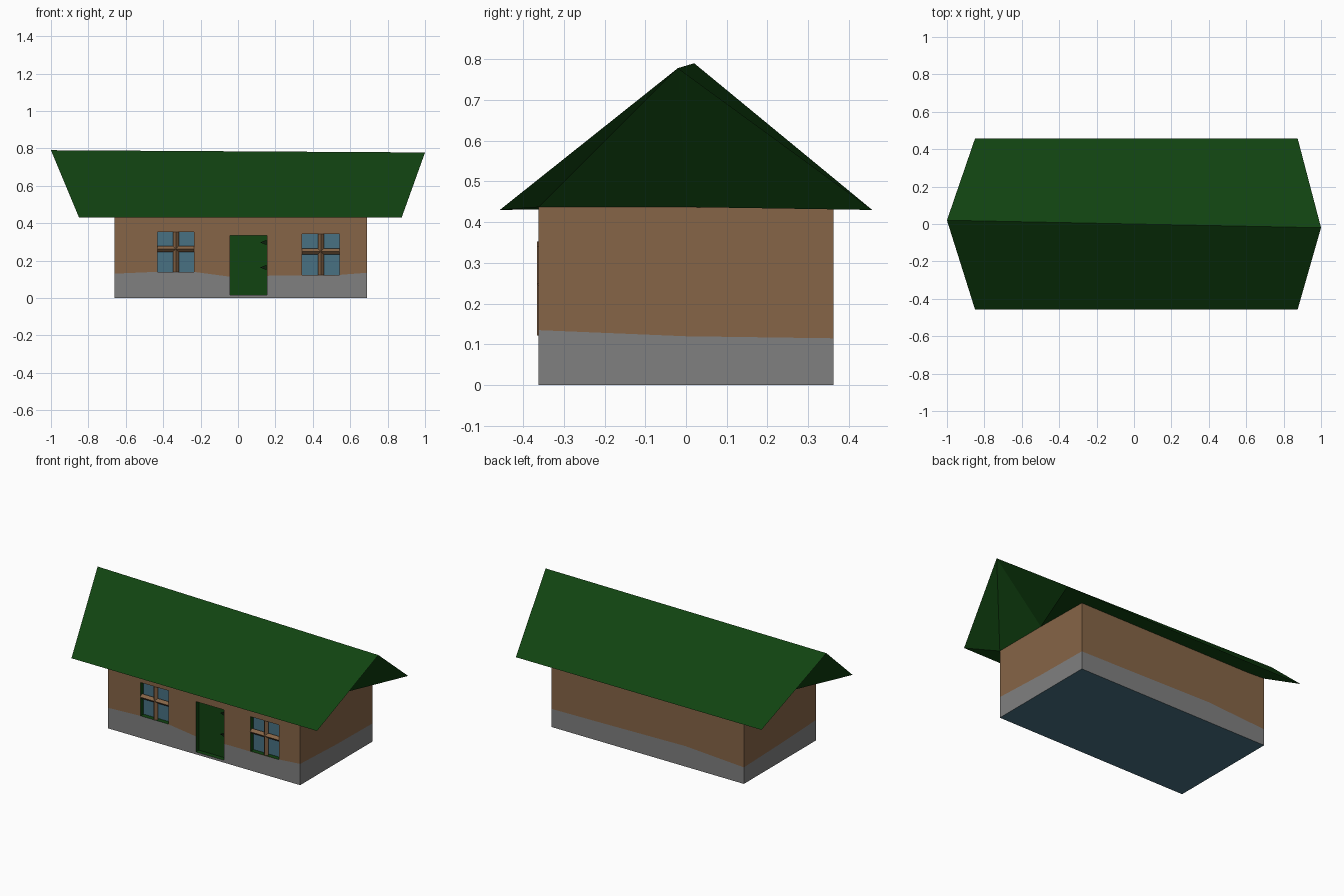
import bpy, bmesh, math

if "Cube" in bpy.data.objects:
    bpy.data.objects.remove(bpy.data.objects["Cube"])


def mat(name, rgb):
    m = bpy.data.materials.new(name)
    m.diffuse_color = (*rgb, 1)
    m.use_nodes = True
    m.node_tree.nodes["Principled BSDF"].inputs["Base Color"].default_value = m.diffuse_color
    return m


plaster = mat("brown_plaster", (0.24, 0.13, 0.063))
stone = mat("grey_stone", (0.216, 0.216, 0.216))
green = mat("dark_green", (0.0055, 0.056, 0.0055))
glass = mat("blue_glass", (0.066, 0.165, 0.225))
iron = mat("dark_iron", (0.004, 0.015, 0.004))
PALETTE = [plaster, stone, green, glass]


def make(name, verts, faces, mats, indices=None):
    bm = bmesh.new()
    vs = [bm.verts.new(v) for v in verts]
    for i, f in enumerate(faces):
        face = bm.faces.new([vs[k] for k in f])
        face.material_index = indices[i] if indices else 0
    bmesh.ops.recalc_face_normals(bm, faces=bm.faces)
    me = bpy.data.meshes.new(name)
    bm.to_mesh(me)
    bm.free()
    for m in mats:
        me.materials.append(m)
    ob = bpy.data.objects.new(name, me)
    bpy.context.collection.objects.link(ob)
    return ob


def box(name, x0, x1, y0, y1, z0, z1, mats, rule=None):
    v = [(x, y, z) for z in (z0, z1) for x, y in ((x0, y0), (x1, y0), (x1, y1), (x0, y1))]
    f = [(0, 1, 2, 3), (4, 5, 6, 7), (0, 1, 5, 4), (1, 2, 6, 5), (2, 3, 7, 6), (3, 0, 4, 7)]
    return make(name, v, f, mats, rule)


# Walls: outline points (x, y, height of the uneven stone edge)
X0, X1, Y, TOP = -0.66, 0.69, 0.362, 0.437
ring = [(X0, -Y, .13), (-.43, -Y, .14), (-.24, -Y, .14), (-.03, -Y, .112), (.2, -Y, .12),
        (.5, -Y, .12), (X1, -Y, .135), (X1, 0, .12), (X1, Y, .115), (.34, Y, .12),
        (-.25, Y, .13), (X0, Y, .105), (X0, 0, .115)]
n = len(ring)
verts = [(x, y, 0) for x, y, h in ring] + list(ring) + [(x, y, TOP) for x, y, h in ring]
faces = [tuple(range(n)), tuple(range(2 * n, 3 * n))]
kinds = [3, 0]
for i in range(n):
    j = (i + 1) % n
    faces += [(i, j, n + j, n + i), (n + i, n + j, 2 * n + j, 2 * n + i)]
    kinds += [1, 0]
walls = make("walls", verts, faces, PALETTE, kinds)

# Door and window recesses: green reveals, back face is the pane or door
DEPTH = 0.03
windows = [(-.43, -.235, .14, .352), (.342, .543, .122, .342)]
openings = [(*w, 3) for w in windows] + [(-.042, .155, .015, .335, 2)]
for x0, x1, z0, z1, back in openings:
    cutter = box("cutter", x0, x1, -Y - .1, -Y + DEPTH, z0, z1, PALETTE, [2, 2, 2, 2, back, 2])
    cutter.hide_render = True
    mod = walls.modifiers.new("recess", 'BOOLEAN')
    mod.operation = 'DIFFERENCE'
    mod.solver = 'EXACT'
    mod.object = cutter
    bpy.context.view_layer.objects.active = walls
    bpy.ops.object.modifier_apply(modifier=mod.name)
    bpy.data.objects.remove(cutter)


# Window bars with a diamond section
def bar(name, a, b, horizontal, r=0.016):
    yc = -Y + 0.012
    ends = []
    for x, z in (a, b):
        for du, dy in ((-r, 0), (0, -r), (r, 0), (0, r)):
            ends.append((x, yc + dy, z + du) if horizontal else (x + du, yc + dy, z))
    f = [(0, 1, 2, 3), (4, 5, 6, 7)] + [(k, (k + 1) % 4, 4 + (k + 1) % 4, 4 + k) for k in range(4)]
    make(name, ends, f, [plaster])


for side, (x0, x1, z0, z1) in zip(("left", "right"), windows):
    xm, zm = (x0 + x1) / 2, z0 + (z1 - z0) * 0.57
    bar(side + "_window_upright", (xm, z0), (xm, z1), False)
    bar(side + "_window_crossbar", (x0, zm), (x1, zm), True)

# Door hinges: small wedges at the right edge
for label, z in (("upper", .297), ("lower", .163)):
    pts = [(.118, z), (.153, z - .014), (.153, z + .014)]
    v = [(x, y, zz) for y in (-Y + DEPTH, -Y + DEPTH - .012) for x, zz in pts]
    make(label + "_hinge", v, [(0, 1, 2), (3, 4, 5), (0, 1, 4, 3), (1, 2, 5, 4), (2, 0, 3, 5)], [iron])

# Roof: slanted ridge, gables folded inward to the wall tops (same at both ends, turned half round)
EZ = 0.43
rv = []
for s, xe, xw, xr, zr in ((1, .875, X1, 1.0, .778), (-1, -.85, X0, -1.0, .79)):
    rv += [(xr, -.02 * s, zr), (xe, -.457 * s, EZ), (xw, -Y * s, TOP), (xw, 0, TOP), (xe, .457 * s, EZ)]
rf = [(0, 1, 9, 5), (0, 4, 6, 5),
      (0, 1, 2), (0, 2, 3), (0, 3, 4), (5, 6, 7), (5, 7, 8), (5, 8, 9),
      (1, 2, 3, 8, 9), (4, 3, 8, 7, 6)]
make("roof", rv, rf, [green])
